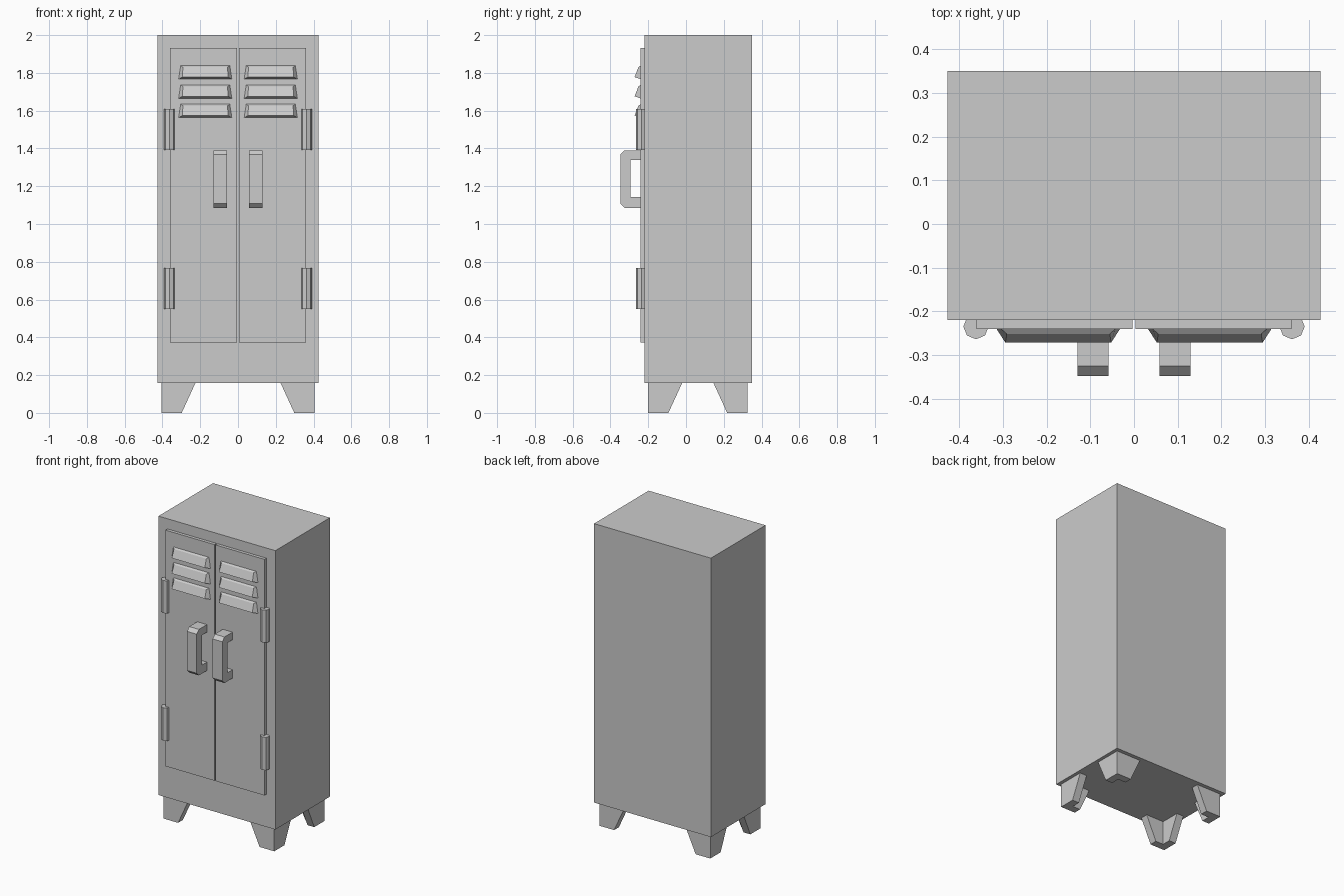
import bpy, bmesh
from math import cos, sin, pi

if "Cube" in bpy.data.objects:
    bpy.data.objects.remove(bpy.data.objects["Cube"])


def loft(name, ring_a, ring_b, mirror=True):
    """Closed solid between two matching outlines, optionally mirrored across x."""
    bm = bmesh.new()
    a = [bm.verts.new(p) for p in ring_a]
    b = [bm.verts.new(p) for p in ring_b]
    bm.faces.new(a)
    bm.faces.new(b)
    n = len(a)
    for i in range(n):
        j = (i + 1) % n
        bm.faces.new((a[i], a[j], b[j], b[i]))
    bmesh.ops.recalc_face_normals(bm, faces=bm.faces)
    mesh = bpy.data.meshes.new(name)
    bm.to_mesh(mesh)
    bm.free()
    ob = bpy.data.objects.new(name, mesh)
    bpy.context.collection.objects.link(ob)
    if mirror:
        ob.modifiers.new("Mirror", 'MIRROR').use_axis[0] = True
    return ob


def box(name, x0, x1, y0, y1, z0, z1, mirror=True):
    outline = [(x0, y0), (x1, y0), (x1, y1), (x0, y1)]
    return loft(name, [(x, y, z0) for x, y in outline],
                [(x, y, z1) for x, y in outline], mirror)


BODY_FRONT, DOOR_FRONT, BODY_BOTTOM = -0.22, -0.241, 0.157

# Cabinet and double doors
box("cabinet_body", -0.427, 0.427, BODY_FRONT, 0.35, BODY_BOTTOM, 2.0, mirror=False)
box("door", 0.004, 0.361, DOOR_FRONT, BODY_FRONT + 0.005, 0.373, 1.933)

# Vent louvers: sloped hoods, three per door
for i in range(3):
    top, cx = 1.838 - 0.102 * i, 0.1735

    def hood(y_top, y_low, z_top, z_low, w_top, w_low):
        return [(cx - w_low, y_low, z_low), (cx + w_low, y_low, z_low),
                (cx + w_top, y_top, z_top), (cx - w_top, y_top, z_top)]

    loft("vent_louver",
         hood(DOOR_FRONT, DOOR_FRONT, top, top - 0.071, 0.130, 0.141),
         hood(-0.252, -0.272, top - 0.008, top - 0.060, 0.118, 0.121))

# Hinge barrels: eight-sided
for z0, z1 in ((1.393, 1.608), (0.55, 0.768)):
    outline = [(0.362 + 0.029 * cos(k * pi / 4), -0.235 + 0.029 * sin(k * pi / 4))
               for k in range(8)]
    loft("hinge", [(x, y, z0) for x, y in outline], [(x, y, z1) for x, y in outline])

# Pull handles: chamfered C profile in the yz plane
profile = [(DOOR_FRONT, 1.39), (-0.325, 1.39), (-0.348, 1.367), (-0.348, 1.109),
           (-0.325, 1.086), (DOOR_FRONT, 1.086), (DOOR_FRONT, 1.142),
           (-0.294, 1.142), (-0.294, 1.34), (DOOR_FRONT, 1.34)]
loft("door_handle", [(0.058, y, z) for y, z in profile],
     [(0.129, y, z) for y, z in profile])

# Legs: tapered angle brackets, open on the inner side
for name, y_out, s in (("front_leg", -0.2, 1), ("rear_leg", 0.325, -1)):
    def angle(length, z, t=0.05, x=0.405):
        return [(x, y_out, z), (x - length, y_out, z), (x - length, y_out + s * t, z),
                (x - t, y_out + s * t, z), (x - t, y_out + s * length, z),
                (x, y_out + s * length, z)]

    loft(name, angle(0.107, 0.0), angle(0.179, BODY_BOTTOM))
